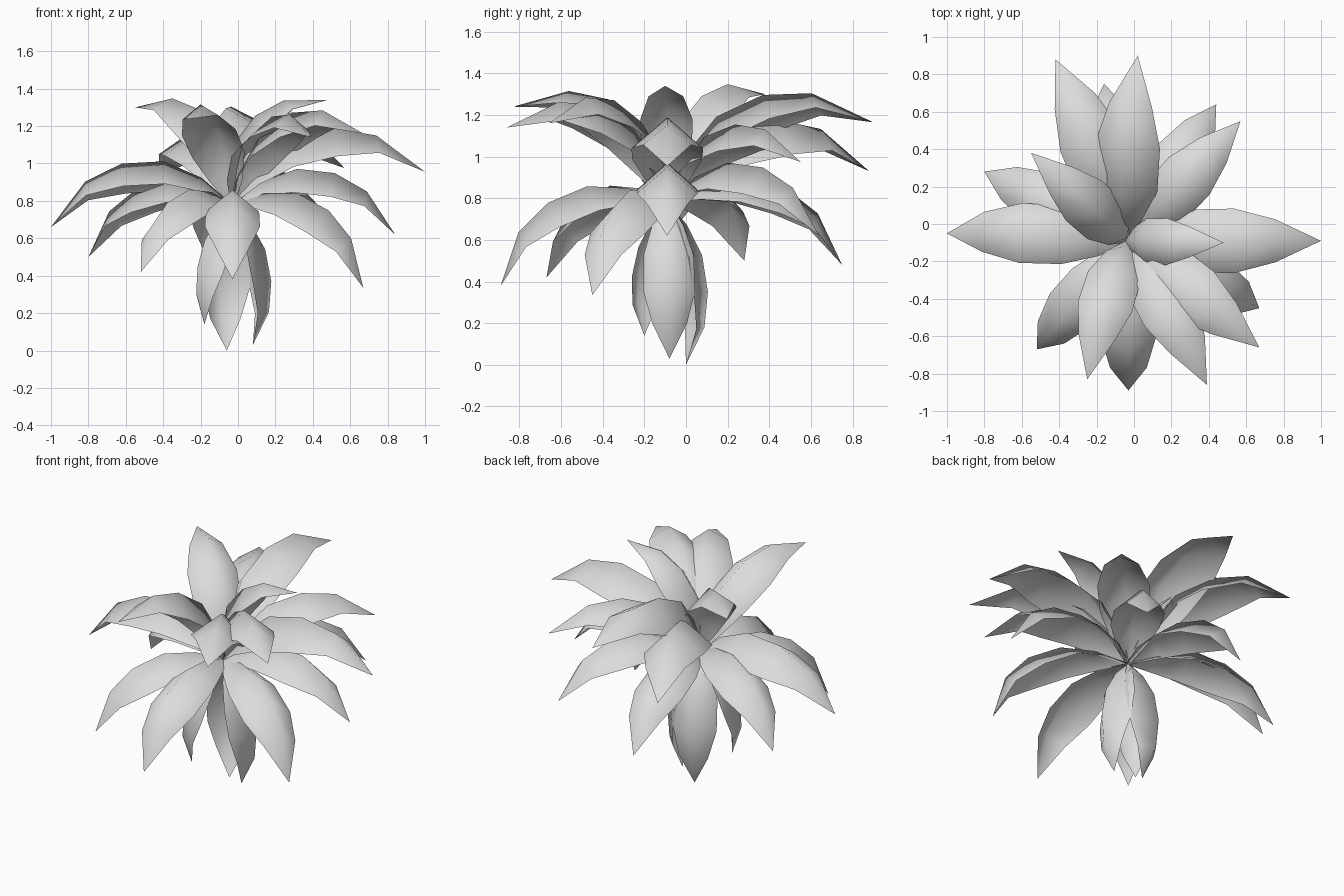
import bpy, bmesh
from math import radians
from mathutils import Matrix, Vector

cube = bpy.data.objects.get("Cube")
if cube:
    bpy.data.objects.remove(cube, do_unlink=True)

# One pale grey colour for every leaf
grey = bpy.data.materials.new("pale_grey")
grey.use_nodes = True
colour = (0.72, 0.72, 0.72, 1)
grey.diffuse_color = colour
grey.node_tree.nodes["Principled BSDF"].inputs["Base Color"].default_value = colour

ROOT = Vector((-0.03, -0.09, 0.78))

# Leaf shape for a unit chord: distance along, ridge height, half width, edge drop
STATIONS = [
    (0.0, 0.0, 0.012, 0.0),
    (0.15, 0.16, 0.10, 0.09),
    (0.345, 0.27, 0.16, 0.145),
    (0.575, 0.285, 0.165, 0.145),
    (0.785, 0.215, 0.11, 0.09),
]


def make_leaf(name, tip, arch, lean=0):
    """Arched, ridged leaf from the shared root to the tip, leaning about its length."""
    chord = Vector(tip) - ROOT
    size = chord.length
    along = chord.normalized()
    side = Vector((0, 0, 1)).cross(along).normalized()
    side = Matrix.Rotation(radians(lean), 3, along) @ side
    up = along.cross(side)

    bm = bmesh.new()
    rows = []
    for u, height, half, drop in STATIONS:
        row = []
        for s in (-1, 0, 1):
            h = height * arch - abs(s) * drop
            row.append(bm.verts.new(ROOT + size * (along * u + up * h + side * s * half)))
        rows.append(row)
    for a, b in zip(rows, rows[1:]):
        for i in range(2):
            bm.faces.new((a[i], b[i], b[i + 1], a[i + 1]))
    point = bm.verts.new(tip)
    last = rows[-1]
    for i in range(2):
        bm.faces.new((last[i], point, last[i + 1]))
    # Make every leaf face outwards and upwards
    bm.normal_update()
    for face in bm.faces:
        if face.normal.dot(up) < 0:
            face.normal_flip()
        face.smooth = True

    mesh = bpy.data.meshes.new(name)
    bm.to_mesh(mesh)
    bm.free()
    mesh.materials.append(grey)
    bpy.context.collection.objects.link(bpy.data.objects.new(name, mesh))


# Tiers: arch factor, then leaf tips with an optional lean in degrees
TIERS = {
    "crown_leaf": (1.06, [
        [(-0.55, 0.38, 1.30)], [(0.48, -0.10, 1.34)], [(-0.25, -0.83, 1.24), 8],
        [(0.39, -0.86, 1.14), -5], [(0.67, -0.66, 1.16)], [(0.02, 0.90, 1.165), -10],
    ]),
    "middle_leaf": (1.05, [
        [(1.0, -0.09, 0.955)], [(-0.42, 0.88, 0.93), 5], [(0.57, 0.55, 0.975)],
        [(-1.0, -0.05, 0.66), 7], [(0.44, 0.64, 0.62)], [(0.84, -0.09, 0.62)],
    ]),
    "lower_leaf": (1.0, [
        [(-0.80, 0.28, 0.50)], [(-0.16, 0.75, 0.48)], [(-0.52, -0.67, 0.42)],
        [(-0.03, -0.89, 0.38)], [(0.67, -0.45, 0.335)],
    ]),
    "hanging_leaf": (0.68, [
        [(-0.18, -0.20, 0.14)], [(0.08, -0.08, 0.03)], [(-0.06, 0.0, 0.0)],
    ]),
}
for tier, (arch, leaves) in TIERS.items():
    for number, (tip, *lean) in enumerate(leaves, 1):
        make_leaf(f"{tier}_{number}", tip, arch, *lean)
